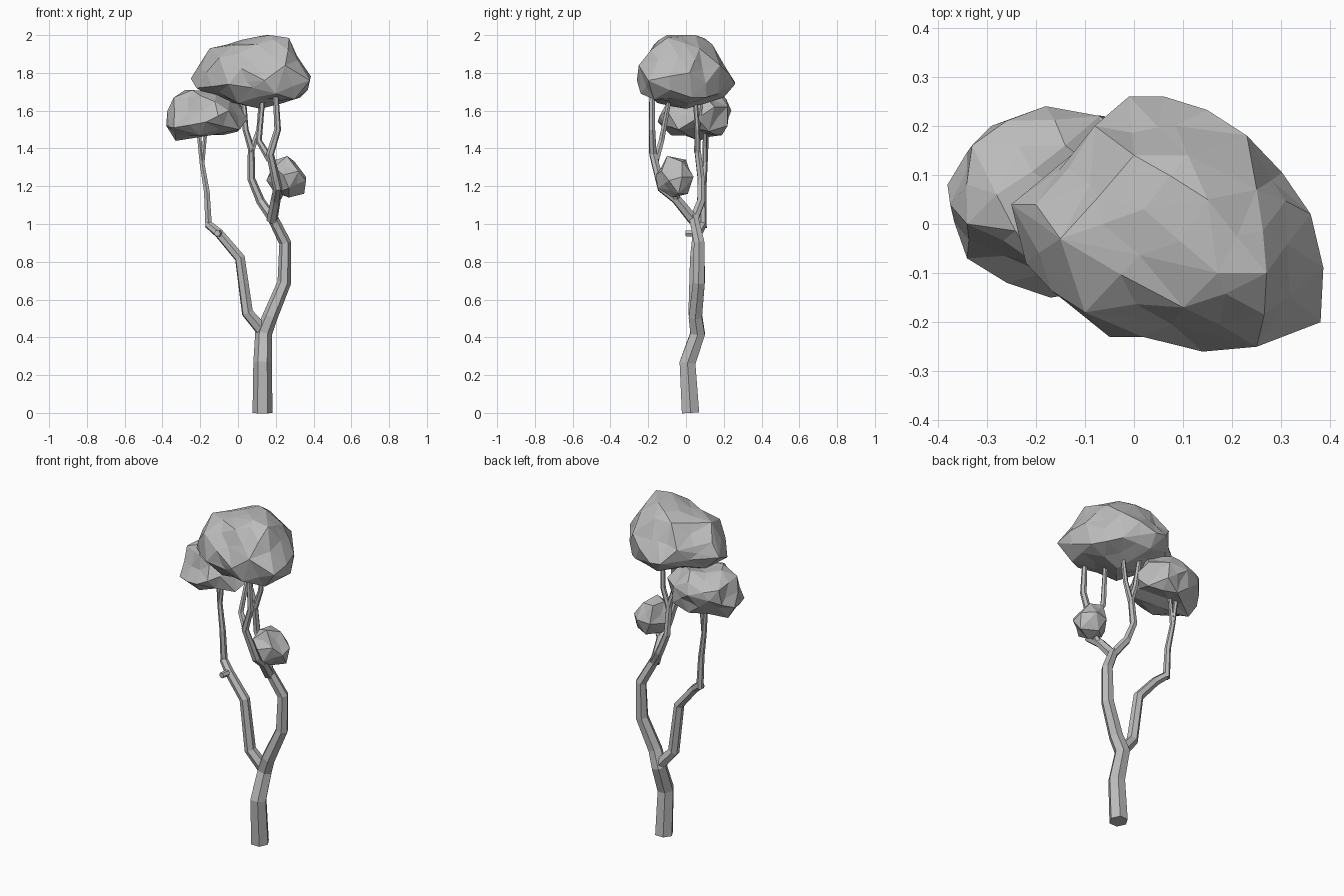
import bpy
import bmesh
import random

default_cube = bpy.data.objects.get("Cube")
if default_cube:
    bpy.data.objects.remove(default_cube, do_unlink=True)

random.seed(11)


def make_material(name, value):
    material = bpy.data.materials.new(name)
    material.use_nodes = True
    colour = (value, value, value, 1)
    material.diffuse_color = colour
    material.node_tree.nodes["Principled BSDF"].inputs["Base Color"].default_value = colour
    return material


grey = make_material("plain grey", 0.5)


def add_object(name, data):
    data.materials.append(grey)
    obj = bpy.data.objects.new(name, data)
    bpy.context.collection.objects.link(obj)
    return obj


def branch(name, points, start_radius, end_radius):
    """Six-sided tapering tube through a list of points."""
    curve = bpy.data.curves.new(name, "CURVE")
    curve.dimensions = "3D"
    curve.bevel_depth = 1
    curve.bevel_resolution = 1
    curve.use_fill_caps = True
    spline = curve.splines.new("POLY")
    spline.points.add(len(points) - 1)
    for index, (target, position) in enumerate(zip(spline.points, points)):
        blend = index / (len(points) - 1)
        target.co = (*position, 1)
        target.radius = start_radius + (end_radius - start_radius) * blend
    obj = add_object(name, curve)
    bpy.ops.object.select_all(action="DESELECT")
    obj.select_set(True)
    bpy.context.view_layer.objects.active = obj
    bpy.ops.object.convert(target="MESH")
    for face in bpy.context.object.data.polygons:
        face.use_smooth = False


def foliage(name, points, facet, roughness):
    """Faceted clump: a hull whose long edges are split and pushed in or out."""
    bm = bmesh.new()
    for point in points:
        bm.verts.new(point)
    hull = bmesh.ops.convex_hull(bm, input=bm.verts)
    loose = [item for item in hull["geom_interior"] if isinstance(item, bmesh.types.BMVert)]
    bmesh.ops.delete(bm, geom=loose, context="VERTS")
    bmesh.ops.recalc_face_normals(bm, faces=bm.faces)
    long_edges = [edge for edge in bm.edges if edge.calc_length() > facet]
    split = bmesh.ops.subdivide_edges(bm, edges=long_edges, cuts=1)
    middles = [item for item in split["geom_inner"] if isinstance(item, bmesh.types.BMVert)]
    bmesh.ops.triangulate(bm, faces=bm.faces)
    bm.normal_update()
    for vert in middles:
        vert.co += vert.normal * roughness * random.uniform(-1, .8)
    mesh = bpy.data.meshes.new(name)
    bm.to_mesh(mesh)
    bm.free()
    add_object(name, mesh)


# Trunk running on into the left limb, and the right limb forking off it
branch("trunk", [(.13, .024, 0), (.13, .008, .265), (.135, .062, .42), (.17, .05, .51),
                 (.245, .068, .69), (.25, .07, .9), (.18, .04, 1.04)], .053, .028)
branch("right_limb", [(.135, .06, .43), (.05, .045, .53), (.01, .05, .82),
                      (-.1, .06, .95), (-.16, .09, 1)], .036, .022)
branch("broken_stub", [(-.1, .06, .95), (-.11, .0, .95)], .02, .017)

# Upper branches reaching into the foliage
branch("right_upper_branch", [(-.155, .09, .98), (-.165, .09, 1.17),
                              (-.19, .1, 1.32), (-.21, .11, 1.5)], .02, .012)
branch("right_twig", [(-.19, .1, 1.32), (-.17, .1, 1.5)], .014, .01)
branch("middle_branch", [(.19, .04, 1.02), (.12, .08, 1.12), (.07, .08, 1.24),
                         (.07, .06, 1.4), (.04, .06, 1.5), (.03, .08, 1.66)], .026, .013)
branch("middle_twig", [(.07, .06, 1.38), (.11, .06, 1.5), (.12, .05, 1.65)], .017, .012)
branch("left_upper_branch", [(.18, .04, 1.02), (.2, -.05, 1.13), (.21, -.13, 1.19),
                             (.17, -.175, 1.37), (.21, -.18, 1.5), (.2, -.18, 1.68)], .03, .015)
branch("left_twig", [(.17, -.16, 1.34), (.11, -.13, 1.44), (.13, -.09, 1.65)], .02, .013)
branch("left_short_branch", [(.2, -.05, 1.12), (.25, -.06, 1.2)], .02, .015)

# Foliage clumps
foliage("crown_foliage", [
    (-.25, .04, 1.77), (-.22, -.08, 1.72), (-.1, -.18, 1.88), (-.05, -.23, 1.74),
    (.14, -.26, 1.76), (.25, -.25, 1.84), (.38, -.2, 1.76), (.36, .02, 1.8),
    (.23, .18, 1.84), (.06, .26, 1.74), (-.01, .26, 1.75), (-.08, .2, 1.83),
    (-.15, -.03, 1.93), (0, .14, 1.95), (.02, .03, 1.975), (.17, -.1, 2),
    (.15, .05, 2), (.27, -.1, 1.985), (.11, .14, 1.95), (.25, .07, 1.93),
    (.12, 0, 1.61), (0, -.15, 1.64), (.3, -.17, 1.66), (.33, .03, 1.67),
    (.05, .2, 1.67), (-.17, .05, 1.69), (.22, .17, 1.69), (.2, -.24, 1.69),
    (-.2, .04, 1.85), (.1, -.17, 1.95)], .17, .02)

foliage("right_foliage", [
    (-.38, .08, 1.52), (-.34, -.07, 1.51), (-.34, 0, 1.67), (-.33, .16, 1.64),
    (-.29, .2, 1.58), (-.18, .24, 1.6), (-.07, .22, 1.62), (.05, .06, 1.56),
    (.02, .15, 1.62), (-.17, -.15, 1.54), (-.05, -.1, 1.6), (-.2, -.08, 1.68),
    (-.28, .06, 1.71), (-.14, .16, 1.71), (-.03, .08, 1.7), (.01, -.04, 1.5),
    (-.2, -.08, 1.47), (-.33, .07, 1.44), (-.15, .19, 1.47), (0, .12, 1.49),
    (-.06, .22, 1.52)], .14, .02)

foliage("left_foliage", [
    (.2, -.08, 1.34), (.26, -.1, 1.36), (.3, -.02, 1.33), (.22, 0, 1.34),
    (.36, -.02, 1.25), (.36, -.09, 1.23), (.35, -.04, 1.16), (.27, -.07, 1.14),
    (.19, -.05, 1.17), (.15, -.07, 1.23), (.24, -.16, 1.26), (.27, -.15, 1.19),
    (.22, .03, 1.24), (.3, .04, 1.25), (.32, -.13, 1.28), (.26, .01, 1.16),
    (.19, -.13, 1.3)], .11, .012)
